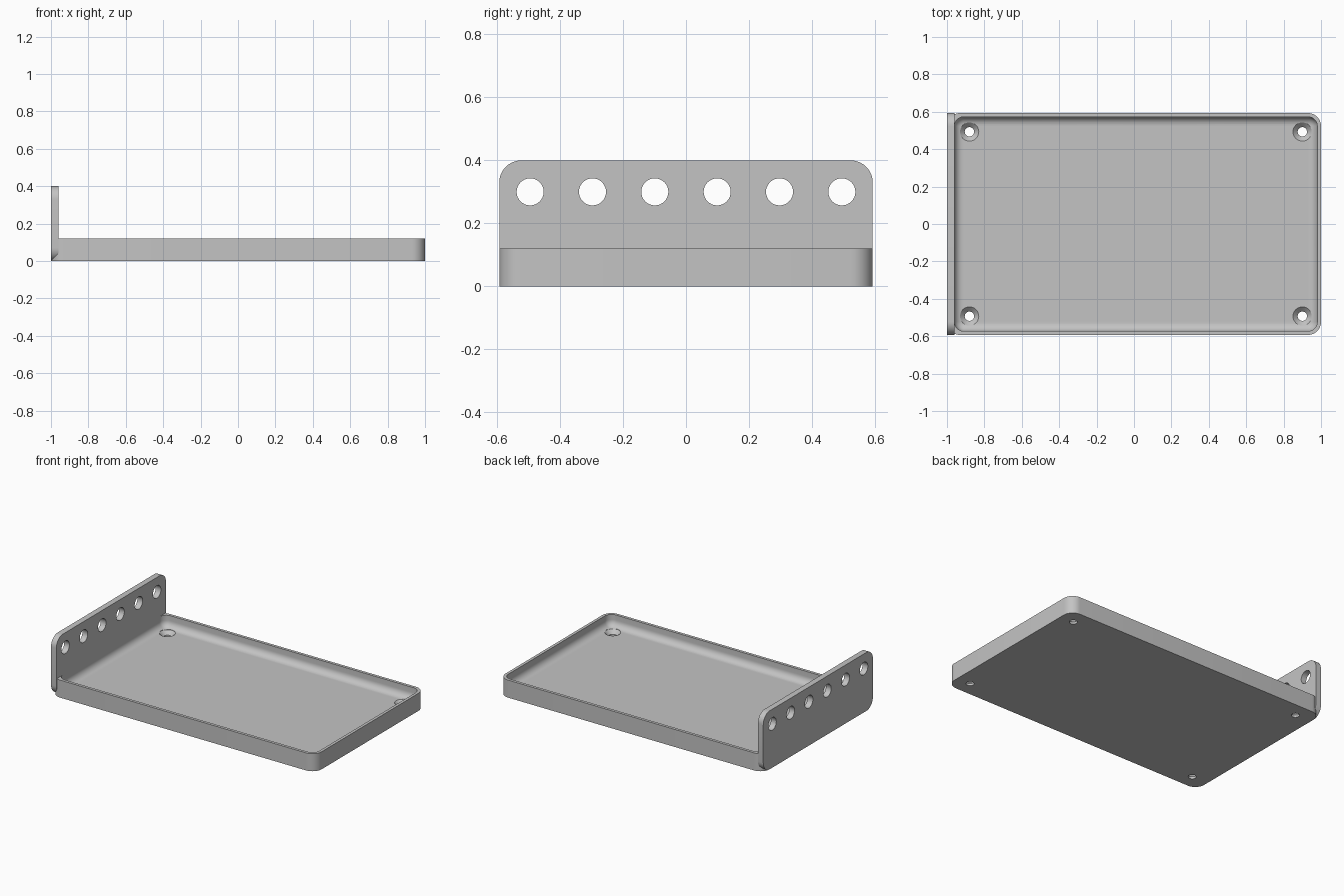
import bpy, bmesh
from math import sin, cos, pi
from mathutils import Vector

if "Cube" in bpy.data.objects:
    bpy.data.objects.remove(bpy.data.objects["Cube"])

HALF_Y = 0.593      # half depth of tray and plate
TRAY_H = 0.12
FLOOR = 0.04
WALL = 0.02
PLATE_T = 0.04
PLATE_H = 0.4
CORNER = 0.07

grey = bpy.data.materials.new("plain grey")
grey.use_nodes = True
grey.diffuse_color = (0.55, 0.55, 0.55, 1)
grey.node_tree.nodes["Principled BSDF"].inputs["Base Color"].default_value = grey.diffuse_color


def rounded_rect(u0, u1, v0, v1, r, steps=10):
    """Counter-clockwise outline of a rectangle with round corners."""
    centres = [(u1 - r, v1 - r), (u0 + r, v1 - r), (u0 + r, v0 + r), (u1 - r, v0 + r)]
    return [(cu + r * cos((q + k / steps) * pi / 2), cv + r * sin((q + k / steps) * pi / 2))
            for q, (cu, cv) in enumerate(centres) for k in range(steps + 1)]


def circle(u, v, r, n=32):
    return [(u + r * cos(2 * pi * k / n), v + r * sin(2 * pi * k / n)) for k in range(n)]


def loft(name, sections, axis="z"):
    """Closed solid through (outline, height) sections along z or x."""
    bm = bmesh.new()
    rings = []
    for outline, h in sections:
        place = (lambda u, v: (u, v, h)) if axis == "z" else (lambda u, v: (h, u, v))
        rings.append([bm.verts.new(Vector(place(u, v))) for u, v in outline])
    n = len(rings[0])
    for low, high in zip(rings, rings[1:]):
        for i in range(n):
            j = (i + 1) % n
            bm.faces.new((low[i], low[j], high[j], high[i]))
    bm.faces.new(rings[0][::-1])
    bm.faces.new(rings[-1])
    bmesh.ops.recalc_face_normals(bm, faces=bm.faces)
    mesh = bpy.data.meshes.new(name)
    bm.to_mesh(mesh)
    bm.free()
    mesh.materials.append(grey)
    obj = bpy.data.objects.new(name, mesh)
    bpy.context.collection.objects.link(obj)
    return obj


def combine(target, other, operation):
    """Apply a boolean and remove the helper solid."""
    mod = target.modifiers.new("combine", "BOOLEAN")
    mod.operation = operation
    mod.solver = "EXACT"
    mod.object = other
    bpy.context.view_layer.objects.active = target
    bpy.ops.object.modifier_apply(modifier=mod.name)
    bpy.data.objects.remove(other)


# Tray block with rounded upright corners
outline = rounded_rect(-1, 1, -HALF_Y, HALF_Y, CORNER)
tray = loft("tray_with_end_plate", [(outline, 0), (outline, TRAY_H)])

# Upright end plate, rounded on all four corners
outline = rounded_rect(-HALF_Y, HALF_Y, 0, PLATE_H, CORNER)
plate = loft("end_plate", [(outline, -1), (outline, -1 + PLATE_T)], "x")

# Row of six holes through the plate
for i in range(6):
    ring = circle(-0.495 + 0.198 * i, 0.3, 0.043)
    combine(plate, loft("plate_hole", [(ring, -1.1), (ring, -0.9)], "x"), "DIFFERENCE")
combine(tray, plate, "UNION")

# Hollow with a filleted floor edge
x0, x1, y1 = -1 + PLATE_T, 1 - WALL, HALF_Y - WALL
fillet, inner_r, steps = 0.045, 0.05, 8
sections = []
for k in range(steps + 1):
    a = k / steps * pi / 2
    inset = fillet * (1 - sin(a))
    sections.append((rounded_rect(x0 + inset, x1 - inset, -y1 + inset, y1 - inset, inner_r - inset),
                     FLOOR + fillet * (1 - cos(a))))
sections.append((rounded_rect(x0, x1, -y1, y1, inner_r), TRAY_H + 0.1))
combine(tray, loft("hollow", sections), "DIFFERENCE")

# Countersunk screw holes near the floor corners
for x in (x0 + 0.08, x1 - 0.08):
    for y in (-y1 + 0.08, y1 - 0.08):
        cut = [(circle(x, y, r), z) for r, z in
               ((0.025, -0.05), (0.025, 0.015), (0.05, FLOOR), (0.05, FLOOR + 0.03))]
        combine(tray, loft("screw_hole", cut), "DIFFERENCE")

# Smooth the curved faces, keep the edges sharp
bpy.ops.object.select_all(action="DESELECT")
tray.select_set(True)
bpy.context.view_layer.objects.active = tray
bpy.ops.object.shade_smooth_by_angle(angle=pi / 6)
